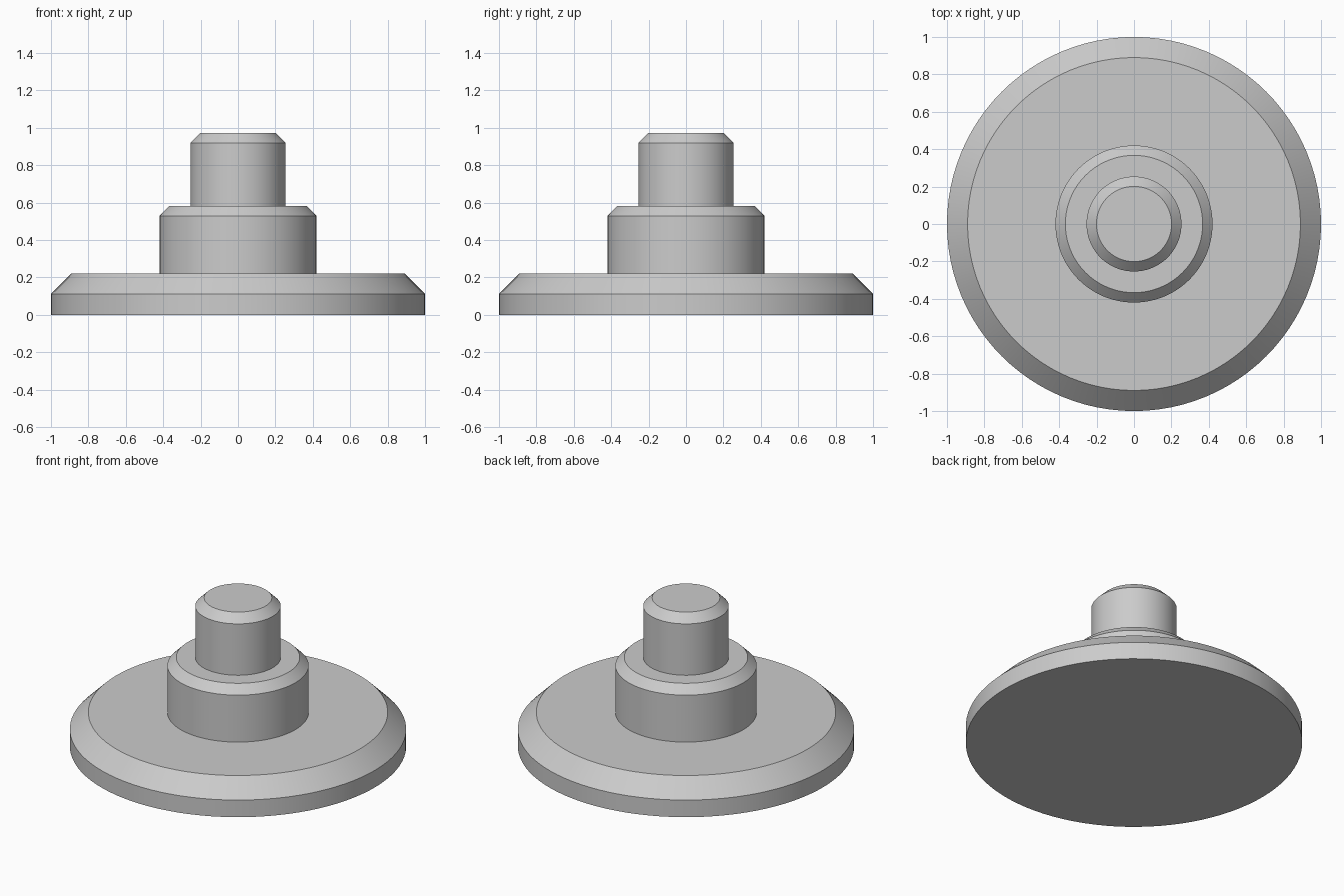
import bpy
import bmesh
import math

if "Cube" in bpy.data.objects:
    bpy.data.objects.remove(bpy.data.objects["Cube"])

SIDES = 96

grey = bpy.data.materials.new("light_grey")
grey.diffuse_color = (0.6, 0.6, 0.6, 1.0)
grey.use_nodes = True
grey.node_tree.nodes["Principled BSDF"].inputs["Base Color"].default_value = grey.diffuse_color


def lathe(name, profile):
    """Revolve (radius, height) points around z, closing both ends with flat caps."""
    bm = bmesh.new()
    rings = []
    for r, z in profile:
        rings.append([bm.verts.new((r * math.cos(a), r * math.sin(a), z))
                      for a in (2 * math.pi * i / SIDES for i in range(SIDES))])
    for low, high in zip(rings, rings[1:]):
        for i in range(SIDES):
            j = (i + 1) % SIDES
            bm.faces.new((low[i], low[j], high[j], high[i]))
    bm.faces.new(rings[0][::-1])
    bm.faces.new(rings[-1])
    mesh = bpy.data.meshes.new(name)
    bm.to_mesh(mesh)
    bm.free()
    mesh.materials.append(grey)
    obj = bpy.data.objects.new(name, mesh)
    bpy.context.collection.objects.link(obj)
    bpy.ops.object.select_all(action='DESELECT')
    obj.select_set(True)
    bpy.context.view_layer.objects.active = obj
    bpy.ops.object.shade_smooth_by_angle(angle=math.radians(30))
    return obj


# One solid turned part: wide flange, middle collar and top pin, each chamfered
lathe("stepped_knob", [
    (1.0, 0.0), (1.0, 0.112), (0.89, 0.222),        # flange
    (0.42, 0.222), (0.42, 0.53), (0.367, 0.583),    # collar
    (0.254, 0.583), (0.254, 0.92), (0.201, 0.973),  # pin
])
